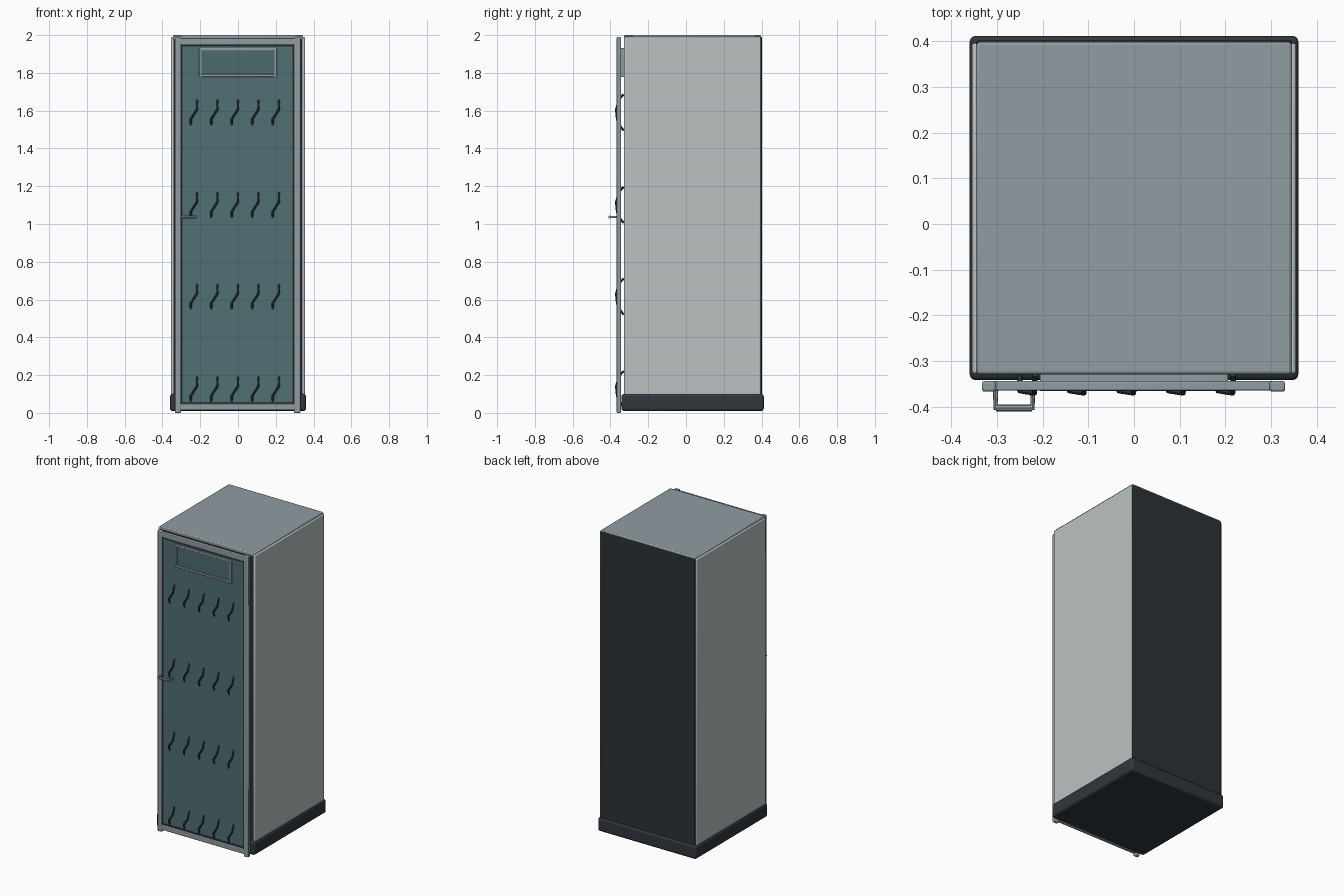
import bpy
import math

if "Cube" in bpy.data.objects:
    bpy.data.objects.remove(bpy.data.objects["Cube"])


def material(name, rgb):
    m = bpy.data.materials.new(name)
    m.diffuse_color = (*rgb, 1.0)
    m.use_nodes = True
    m.node_tree.nodes["Principled BSDF"].inputs["Base Color"].default_value = m.diffuse_color
    return m


STEEL = material("blue grey steel", (0.28, 0.335, 0.36))
LIGHT = material("light grey panel", (0.50, 0.54, 0.54))
DARK = material("charcoal", (0.026, 0.032, 0.037))
PLINTH = material("dark slate", (0.030, 0.038, 0.047))
GLASS = material("teal glass", (0.08, 0.16, 0.175))
WINDOW = material("deep teal", (0.075, 0.145, 0.16))
HOOK = material("dark teal metal", (0.035, 0.055, 0.06))


def smooth(obj):
    bpy.ops.object.select_all(action='DESELECT')
    obj.select_set(True)
    bpy.context.view_layer.objects.active = obj
    bpy.ops.object.shade_smooth_by_angle(angle=math.radians(40))


def box(name, x, y, z, mat, bevel=0.0, segments=2):
    """Box given by its (min, max) range on each axis, with rounded edges."""
    bpy.ops.mesh.primitive_cube_add(
        size=1, location=[(a + b) / 2 for a, b in (x, y, z)])
    obj = bpy.context.object
    obj.name = name
    obj.scale = [b - a for a, b in (x, y, z)]
    bpy.ops.object.transform_apply(location=False, rotation=False, scale=True)
    obj.data.materials.append(mat)
    if bevel:
        mod = obj.modifiers.new("rounding", 'BEVEL')
        mod.width = bevel
        mod.segments = segments
        smooth(obj)
    return obj


def tube(name, points, radius, mat, spline='POLY'):
    """Round bar following a path, turned into a mesh."""
    curve = bpy.data.curves.new(name, 'CURVE')
    curve.dimensions = '3D'
    curve.bevel_depth = radius
    curve.bevel_resolution = 2
    curve.use_fill_caps = True
    s = curve.splines.new(spline)
    s.points.add(len(points) - 1)
    for p, co in zip(s.points, points):
        p.co = (*co, 1.0)
    obj = bpy.data.objects.new(name, curve)
    bpy.context.collection.objects.link(obj)
    curve.materials.append(mat)
    bpy.ops.object.select_all(action='DESELECT')
    obj.select_set(True)
    bpy.context.view_layer.objects.active = obj
    bpy.ops.object.convert(target='MESH')
    obj = bpy.context.object
    smooth(obj)
    return obj


# Cabinet: plinth, core, back, roof and side panels
box("plinth", (-0.36, 0.36), (-0.342, 0.412), (0.01, 0.10), PLINTH, 0.014, 3)
box("cabinet_core", (-0.343, 0.343), (-0.324, 0.39), (0.09, 1.985), DARK)
box("back_panel", (-0.346, 0.346), (0.385, 0.402), (0.09, 1.99), DARK, 0.004)
box("roof", (-0.345, 0.345), (-0.329, 0.398), (1.975, 2.0), STEEL, 0.006)
for side, s in (("left", -1), ("right", 1)):
    xs = sorted((s * 0.338, s * 0.355))
    box(side + "_side_panel", xs, (-0.328, 0.396), (0.095, 1.99), LIGHT, 0.007, 3)

# Door frame with a dark seal inside it
DOOR_Y = (-0.367, -0.344)
box("door_left_post", (-0.333, -0.302), DOOR_Y, (0.0, 1.99), STEEL, 0.005)
box("door_right_post", (0.297, 0.331), DOOR_Y, (0.0, 1.99), STEEL, 0.005)
box("door_top_rail", (-0.31, 0.305), (-0.365, -0.344), (1.948, 1.984), STEEL, 0.004)
box("door_bottom_rail", (-0.31, 0.305), (-0.365, -0.344), (0.014, 0.05), STEEL, 0.004)
for s, x in (("left", -0.298), ("right", 0.293)):
    box(s + "_door_seal", (x - 0.005, x + 0.005), (-0.361, -0.346), (0.045, 1.95), DARK)
for s, z in (("bottom", 0.053), ("top", 1.944)):
    box(s + "_door_seal", (-0.30, 0.295), (-0.361, -0.346), (z - 0.005, z + 0.005), DARK)
box("door_glass", (-0.305, 0.30), (-0.358, -0.346), (0.04, 1.96), GLASS)

# Framed window near the top of the door
WINDOW_Y = (-0.366, -0.327)
for s, x in (("left", -0.199), ("right", 0.199)):
    box("window_" + s + "_bar", (x - 0.007, x + 0.007), WINDOW_Y, (1.778, 1.932), STEEL, 0.002)
for s, z in (("bottom", 1.786), ("top", 1.925)):
    box("window_" + s + "_bar", (-0.206, 0.206), WINDOW_Y, (z - 0.007, z + 0.007), STEEL, 0.002)
box("window_pane", (-0.195, 0.195), (-0.3605, -0.3575), (1.79, 1.92), WINDOW)

# Door handle on two stubs
tube("handle", [(-0.303, -0.362, 1.037), (-0.303, -0.403, 1.037),
                (-0.222, -0.403, 1.037), (-0.222, -0.355, 1.037)], 0.006, STEEL)
tube("handle_grip", [(-0.302, -0.403, 1.037), (-0.223, -0.403, 1.037)], 0.008, STEEL)

# Bent hooks passing through the door, five to each of four rows
HOOK_PATH = [(-0.017, -0.330, -0.095), (-0.017, -0.346, -0.075),
             (-0.017, -0.359, -0.055), (-0.017, -0.365, -0.035),
             (0.015, -0.370, 0.015), (0.016, -0.359, 0.055),
             (0.016, -0.346, 0.080), (0.016, -0.330, 0.097)]
for row, z in enumerate((0.125, 0.615, 1.10, 1.59)):
    for col in range(5):
        x = -0.233 + 0.1085 * col
        path = [(x + px, py, z + pz) for px, py, pz in HOOK_PATH]
        tube(f"hook_{row + 1}_{col + 1}", path, 0.006, HOOK)
